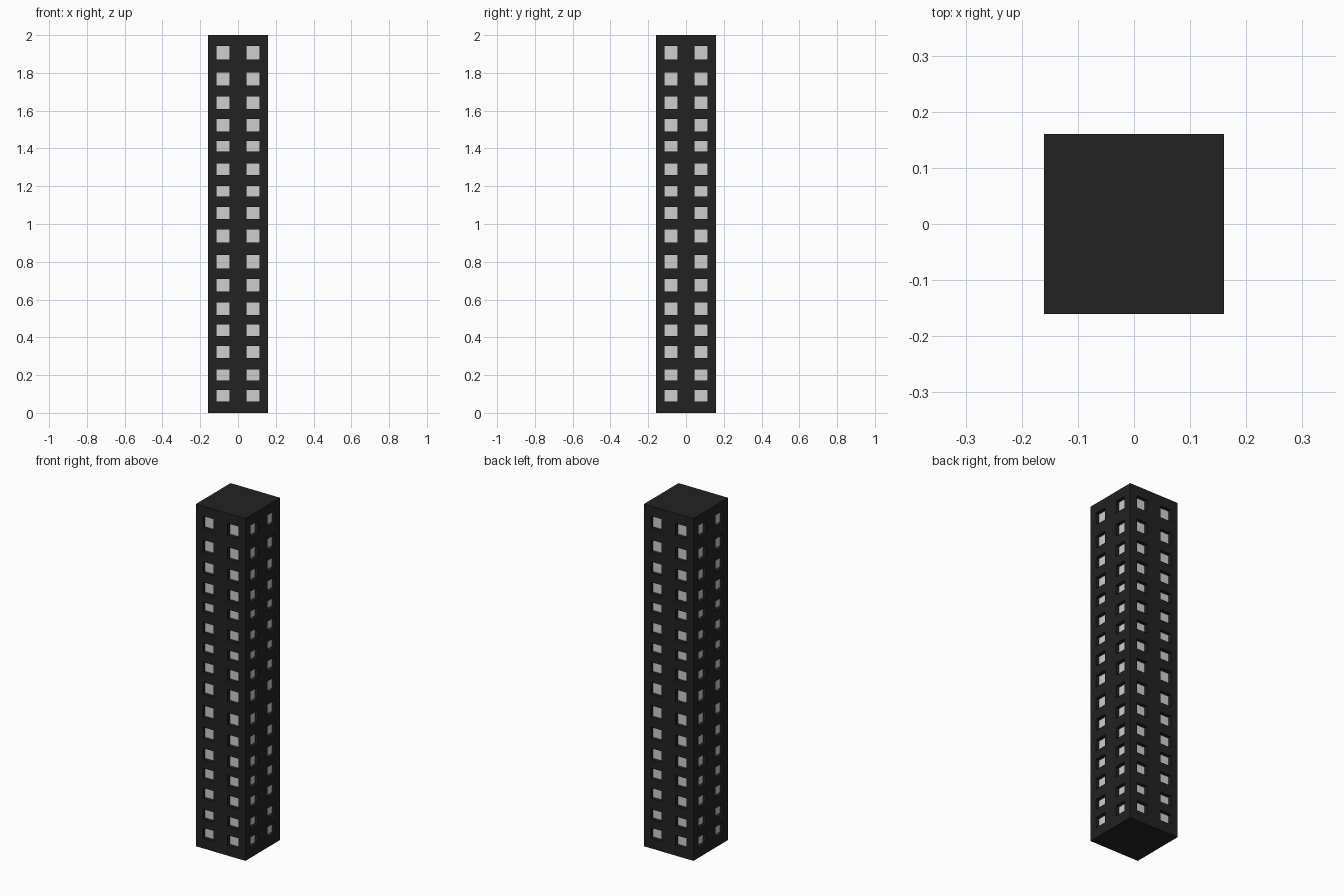
import bpy, bmesh
from mathutils import Matrix
from math import pi

if "Cube" in bpy.data.objects:
    bpy.data.objects.remove(bpy.data.objects["Cube"])


def material(name, rgb):
    m = bpy.data.materials.new(name)
    m.diffuse_color = (*rgb, 1)
    m.use_nodes = True
    m.node_tree.nodes["Principled BSDF"].inputs["Base Color"].default_value = m.diffuse_color
    return m


HALF, HEIGHT, DEPTH = 0.16, 2.0, 0.02
# window rows: (centre height, window height)
ROWS = [(0.09, .06), (0.20, .058), (0.322, .062), (0.438, .062), (0.552, .066),
        (0.675, .066), (0.80, .07), (0.936, .07), (1.058, .062), (1.173, .056),
        (1.29, .062), (1.411, .056), (1.523, .066), (1.643, .066), (1.768, .07),
        (1.907, .07)]
COLUMNS = [(-0.08, 0.07), (0.08, 0.07)]


def cuts(lo, hi, spans):
    return [lo] + [c + s * w / 2 for c, w in spans for s in (-1, 1)] + [hi]


bm = bmesh.new()
xs, zs = cuts(-HALF, HALF, COLUMNS), cuts(0, HEIGHT, ROWS)

# four walls, each a grid whose odd cells are windows
panes = []
for side in range(4):
    turn = Matrix.Rotation(side * pi / 2, 4, 'Z')
    grid = [[bm.verts.new(turn @ Matrix.Translation((x, -HALF, z)).translation)
             for x in xs] for z in zs]
    for j in range(len(zs) - 1):
        for i in range(len(xs) - 1):
            f = bm.faces.new((grid[j][i], grid[j][i + 1],
                              grid[j + 1][i + 1], grid[j + 1][i]))
            if i % 2 and j % 2:
                panes.append(f)

# roof and base
for z, order in ((0, -1), (HEIGHT, 1)):
    ring = [(-HALF, -HALF), (HALF, -HALF), (HALF, HALF), (-HALF, HALF)][::order]
    bm.faces.new([bm.verts.new((x, y, z)) for x, y in ring])

# recessed window panes
bm.normal_update()
bmesh.ops.inset_individual(bm, faces=panes, thickness=0.0, depth=-DEPTH)
for f in panes:
    f.material_index = 1
bmesh.ops.remove_doubles(bm, verts=bm.verts, dist=1e-5)

mesh = bpy.data.meshes.new("tower_block")
bm.to_mesh(mesh)
bm.free()
mesh.materials.append(material("charcoal wall", (0.016, 0.016, 0.016)))
mesh.materials.append(material("pale window", (0.62, 0.62, 0.62)))
bpy.context.collection.objects.link(bpy.data.objects.new("tower_block", mesh))
